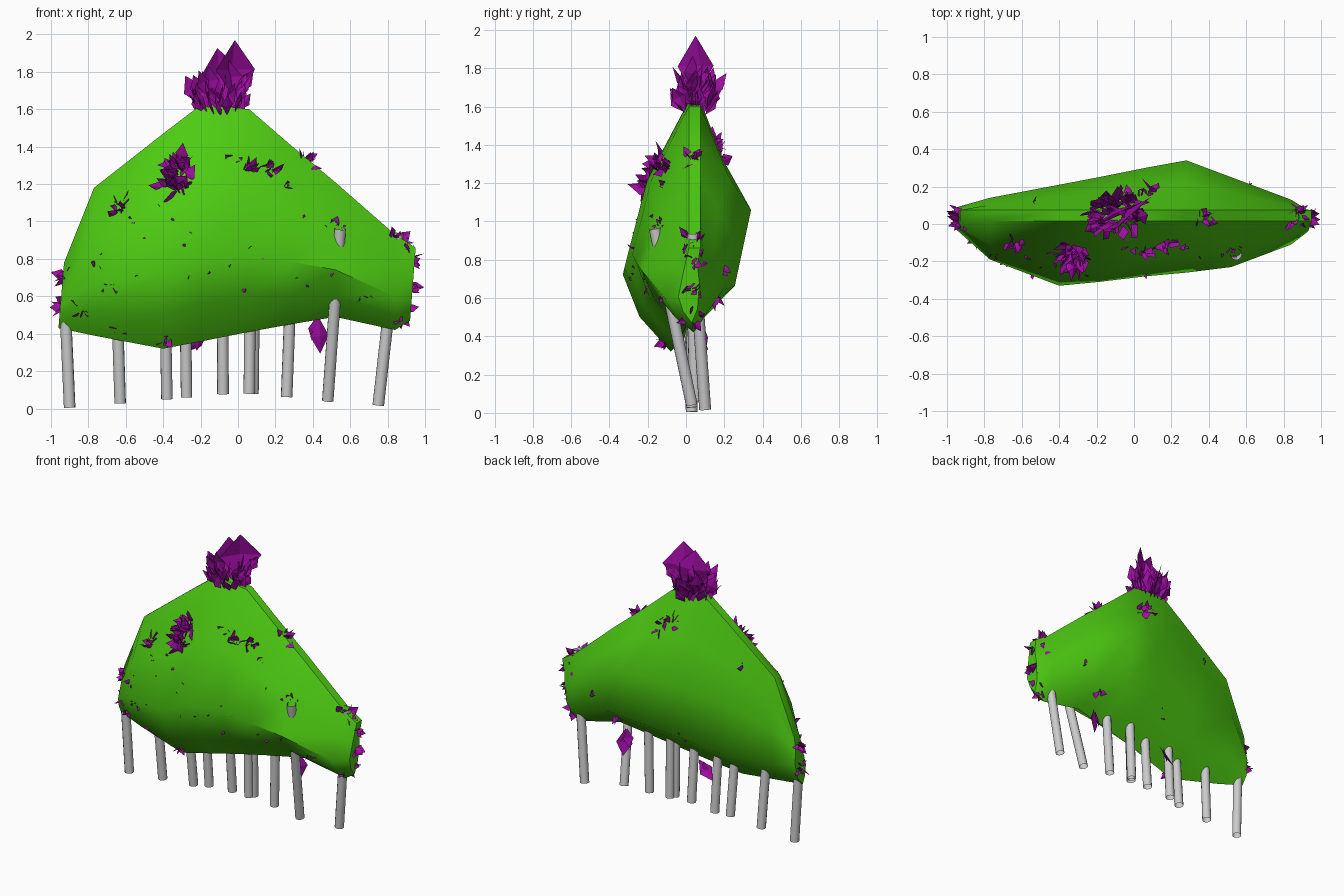
import bpy, bmesh, math, random
from mathutils import Vector
from mathutils.bvhtree import BVHTree

if "Cube" in bpy.data.objects:
    bpy.data.objects.remove(bpy.data.objects["Cube"])

random.seed(7)


def material(name, rgb):
    m = bpy.data.materials.new(name)
    m.diffuse_color = (*rgb, 1)
    m.use_nodes = True
    m.node_tree.nodes["Principled BSDF"].inputs["Base Color"].default_value = m.diffuse_color
    return m


def make_object(name, bm, mat=None):
    me = bpy.data.meshes.new(name)
    bm.to_mesh(me)
    bm.free()
    ob = bpy.data.objects.new(name, me)
    bpy.context.collection.objects.link(ob)
    if mat:
        me.materials.append(mat)
    return ob


def mix(a, b, t):
    return a + (b - a) * t


GREEN = material("hedge_green", (0.075, 0.6, 0.006))
PURPLE = material("leaf_purple", (0.36, 0.004, 0.38))

# Hedge body: cross-sections along x
# (x, bottom z, top z, front y, back y, back z, bottom y)
stations = [
    (-0.96, 0.43, 0.78, -0.03, 0.09, 0.60, 0.02),
    (-0.77, 0.39, 1.18, -0.19, 0.14, 0.85, -0.02),
    (-0.40, 0.32, 1.47, -0.33, 0.21, 0.95, -0.08),
    (-0.19, 0.36, 1.63, -0.31, 0.25, 1.00, -0.05),
    (0.06, 0.41, 1.60, -0.28, 0.30, 1.03, -0.02),
    (0.28, 0.45, 1.41, -0.26, 0.34, 1.06, 0.00),
    (0.52, 0.49, 1.21, -0.23, 0.25, 0.92, 0.02),
    (0.84, 0.42, 0.93, -0.11, 0.13, 0.70, 0.04),
    (0.92, 0.47, 0.86, -0.04, 0.07, 0.68, 0.03),
]


def ring(x, zb, zt, yf, yk, zk, yb):
    zf, yt = mix(zb, zt, 0.35), 0.045
    dx = 0.03 if abs(x) > 0.9 else 0
    yz = [(yb, zb),
          (mix(yb, yf, 0.65), mix(zb, zf, 0.45)),
          (yf, zf),
          (mix(yf, yt, 0.30), mix(zf, zt, 0.5)),
          (yt - 0.03, zt),
          (yt + 0.03, zt),
          (mix(yk, yt, 0.40), mix(zk, zt, 0.5)),
          (yk, zk),
          (mix(yb, yk, 0.75), mix(zb, zk, 0.35))]
    return [(x + dx * (z - zb) / (zt - zb), y, z) for y, z in yz]


bm = bmesh.new()
rings = [[bm.verts.new(p) for p in ring(*s)] for s in stations]
for a, b in zip(rings, rings[1:]):
    for i in range(len(a)):
        j = (i + 1) % len(a)
        bm.faces.new((a[i], a[j], b[j], b[i]))
bm.faces.new(rings[0])
bm.faces.new(rings[-1])
bmesh.ops.recalc_face_normals(bm, faces=bm.faces[:])
surface = BVHTree.FromBMesh(bm)
hedge = make_object("hedge_body", bm, GREEN)
bpy.context.view_layer.objects.active = hedge
hedge.select_set(True)
bpy.ops.object.shade_smooth_by_angle(angle=math.radians(42))


# Stems: open tubes fanning up into the hedge
def tube(bm, a, b, r=0.031, sides=12):
    q = (b - a).to_track_quat('Z', 'Y')
    lo, hi = [], []
    for i in range(sides):
        t = 2 * math.pi * i / sides
        off = q @ Vector((r * math.cos(t), r * math.sin(t), 0))
        lo.append(bm.verts.new(a + off))
        hi.append(bm.verts.new(b + off))
    for i in range(sides):
        j = (i + 1) % sides
        bm.faces.new((lo[i], lo[j], hi[j], hi[i])).smooth = True


# (bottom x, bottom y, lean in y)
stems = [(-0.90, 0.03, -0.03), (-0.63, 0.03, -0.08), (-0.38, 0.03, -0.1),
         (-0.275, 0.06, -0.07), (-0.08, 0.05, -0.08), (0.06, 0.04, -0.03),
         (0.08, 0.07, -0.03), (0.26, 0.05, -0.03), (0.48, 0.03, -0.21),
         (0.75, 0.10, -0.07)]
bm = bmesh.new()
for x, y, lean in stems:
    z = max(0.005, 0.085 - 0.09 * abs(x))
    h = 0.92 if x > 0.4 else 0.55
    tube(bm, Vector((x, y, z)),
         Vector((x * (1 + (0.15 if x > 0 else 0.05) * h), y + lean * h, z + h)))
make_object("stems", bm)


# Leaves: folded diamonds
def leaf(bm, base, direction, length, width, side):
    d = direction.normalized()
    s = (side - d * side.dot(d)).normalized()
    mid = base + d * length * 0.52
    pts = [base, mid + s * width / 2, base + d * length, mid - s * width / 2]
    v = [bm.verts.new(p) for p in pts]
    c = bm.verts.new(mid + d.cross(s) * width * 0.12)
    for i in range(4):
        bm.faces.new((v[i], v[(i + 1) % 4], c))


def rand_vec():
    return Vector([random.gauss(0, 1) for _ in range(3)]).normalized()


def tuft(bm, x, y, z, radius, count, size):
    for _ in range(count):
        p = Vector((x, y, z)) + rand_vec() * radius * random.random()
        hit, normal, _i, _d = surface.find_nearest(p)
        d = normal * 0.55 + rand_vec() * 0.8 + Vector((0, 0, 0.15))
        if d.dot(normal) < 0.1:
            d += normal * 0.7
        length = size * random.uniform(0.7, 1.1)
        leaf(bm, hit - normal * 0.03, d, length,
             length * random.uniform(0.4, 0.7), rand_vec())


# Tufts on each side of the hedge: (x, z) places, grouped by y and size
groups = [
    (-0.24, 0.065, 22, 0.13, [(-0.35, 1.33), (-0.35, 1.22)]),
    (-0.20, 0.05, 10, 0.10, [(-0.69, 1.12), (0.07, 1.30), (0.19, 1.33)]),
    (-0.19, 0.03, 4, 0.07, [(-0.01, 1.36), (0.27, 1.24), (0.56, 1.01),
                            (0.68, 0.55), (-0.77, 0.78), (-0.67, 0.66)]),
    (0.03, 0.045, 8, 0.09, [(0.36, 1.33), (0.88, 0.91), (0.93, 0.80),
                            (0.93, 0.66), (0.87, 0.50), (-0.94, 0.73),
                            (-0.96, 0.55)]),
    (-0.11, 0.05, 6, 0.08, [(-0.85, 0.48), (-0.40, 0.36), (-0.67, 0.37)]),
    (0.17, 0.06, 7, 0.095, [(0.02, 1.42), (0.10, 1.36), (0.45, 0.60)]),
    (0.18, 0.04, 3, 0.07, [(-0.57, 1.22), (-0.10, 0.62), (0.60, 0.75)]),
]
bm = bmesh.new()
for y, radius, count, size, places in groups:
    for x, z in places:
        tuft(bm, x, y, z, radius, count, size)

# Hanging leaves under the hedge
for x, lean, size in [(0.43, 0.05, 0.20), (0.42, -0.2, 0.13),
                      (-0.16, -1.0, 0.17), (-0.20, -0.2, 0.11)]:
    leaf(bm, Vector((x, 0.08, 0.44 + x * 0.12)), Vector((lean, 0.1, -1)),
         size, size * 0.55, Vector((1, 0.5, 0)))

# Loose tips scattered over the front
for _ in range(22):
    p = Vector((random.uniform(-0.75, 0.65), -0.4, random.uniform(0.5, 1.35)))
    hit, normal, _i, _d = surface.find_nearest(p)
    leaf(bm, hit - normal * 0.01, normal + rand_vec(), 0.035, 0.02, rand_vec())
make_object("surface_leaves", bm, PURPLE)

# Crown: dense tuft with large leaves at the top
bm = bmesh.new()
for _ in range(75):
    t = random.uniform(0, 2 * math.pi)
    r = 0.11 * math.sqrt(random.random())
    base = Vector((-0.09 + 1.1 * r * math.cos(t), 0.05 + 0.65 * r * math.sin(t),
                   random.uniform(1.55, 1.68)))
    d = Vector((math.cos(t) * 0.45, math.sin(t) * 0.35, 1)) + rand_vec() * 0.35
    length = random.uniform(0.10, 0.18)
    leaf(bm, base, d, length, length * random.uniform(0.4, 0.65), rand_vec())
for x, size, turn in [(-0.01, 0.33, 0.9), (-0.07, 0.29, 0.5), (-0.05, 0.25, -0.7)]:
    leaf(bm, Vector((x, 0.05, 1.64)), Vector((x * 2, 0, 1)), size, size * 0.85,
         Vector((1, turn, 0)))
make_object("crown_leaves", bm, PURPLE)
